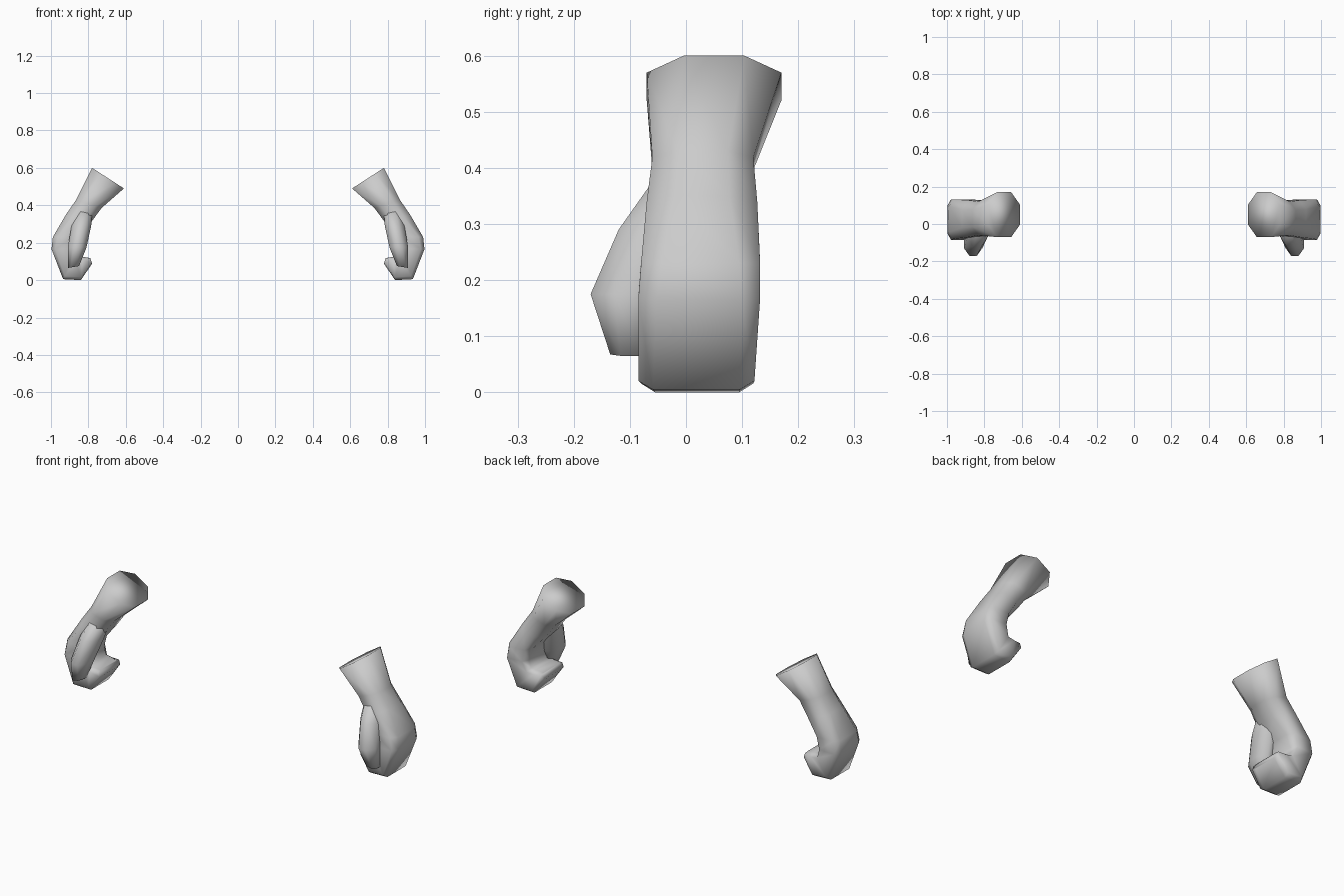
import bpy, bmesh
from mathutils import Vector

if "Cube" in bpy.data.objects:
    bpy.data.objects.remove(bpy.data.objects["Cube"])

grey = bpy.data.materials.new("plain grey")
grey.diffuse_color = (0.6, 0.6, 0.6, 1)
grey.use_nodes = True
grey.node_tree.nodes["Principled BSDF"].inputs["Base Color"].default_value = grey.diffuse_color


def ring(outer, inner, y0, y1, b):
    """Octagonal section between two xz points, spanning y0..y1; b sets boxiness."""
    o, i = Vector((outer[0], 0, outer[1])), Vector((inner[0], 0, inner[1]))
    mid, u = (o + i) / 2 + Vector((0, (y0 + y1) / 2, 0)), (o - i) / 2
    v = Vector((0, (y1 - y0) / 2, 0))
    shape = [(1, -b), (1, b), (b, 1), (-b, 1), (-1, b), (-1, -b), (-b, -1), (b, -1)]
    return [mid + u * p + v * q for p, q in shape]


def loft(name, sections):
    """Skin the sections, cap both ends and mirror the part across x = 0."""
    bm = bmesh.new()
    rings = [[bm.verts.new(p) for p in ring(*s)] for s in sections]
    for a, c in zip(rings, rings[1:]):
        for k in range(8):
            n = (k + 1) % 8
            bm.faces.new((a[k], a[n], c[n], c[k]))
    bm.faces.new(rings[0])
    bm.faces.new(rings[-1])
    bmesh.ops.recalc_face_normals(bm, faces=bm.faces)
    for f in bm.faces:
        f.smooth = True
    mesh = bpy.data.meshes.new(name)
    bm.to_mesh(mesh)
    bm.free()
    mesh.materials.append(grey)
    obj = bpy.data.objects.new(name, mesh)
    bpy.context.collection.objects.link(obj)
    obj.modifiers.new("mirror", 'MIRROR')
    return obj


# Forearm, wrist, palm and the curled finger mitten
loft("forearm_and_hand", [
    ((0.78, 0.60), (0.61, 0.49), -0.07, 0.17, 0.45),
    ((0.865, 0.43), (0.73, 0.385), -0.06, 0.12, 0.5),
    ((0.92, 0.35), (0.785, 0.31), -0.07, 0.127, 0.5),
    ((0.99, 0.23), (0.85, 0.235), -0.08, 0.132, 0.65),
    ((0.997, 0.165), (0.87, 0.17), -0.085, 0.132, 0.7),
    ((0.935, 0.005), (0.86, 0.13), -0.085, 0.122, 0.75),
    ((0.84, 0.00), (0.83, 0.125), -0.08, 0.12, 0.75),
    ((0.78, 0.088), (0.79, 0.118), -0.07, 0.11, 0.75),
])

# Thumb lying along the front of the palm
loft("thumb", [
    ((0.86, 0.38), (0.78, 0.36), -0.06, 0.04, 0.5),
    ((0.89, 0.29), (0.785, 0.29), -0.12, 0.03, 0.4),
    ((0.91, 0.175), (0.81, 0.175), -0.17, -0.03, 0.4),
    ((0.91, 0.065), (0.85, 0.075), -0.135, -0.06, 0.5),
])
